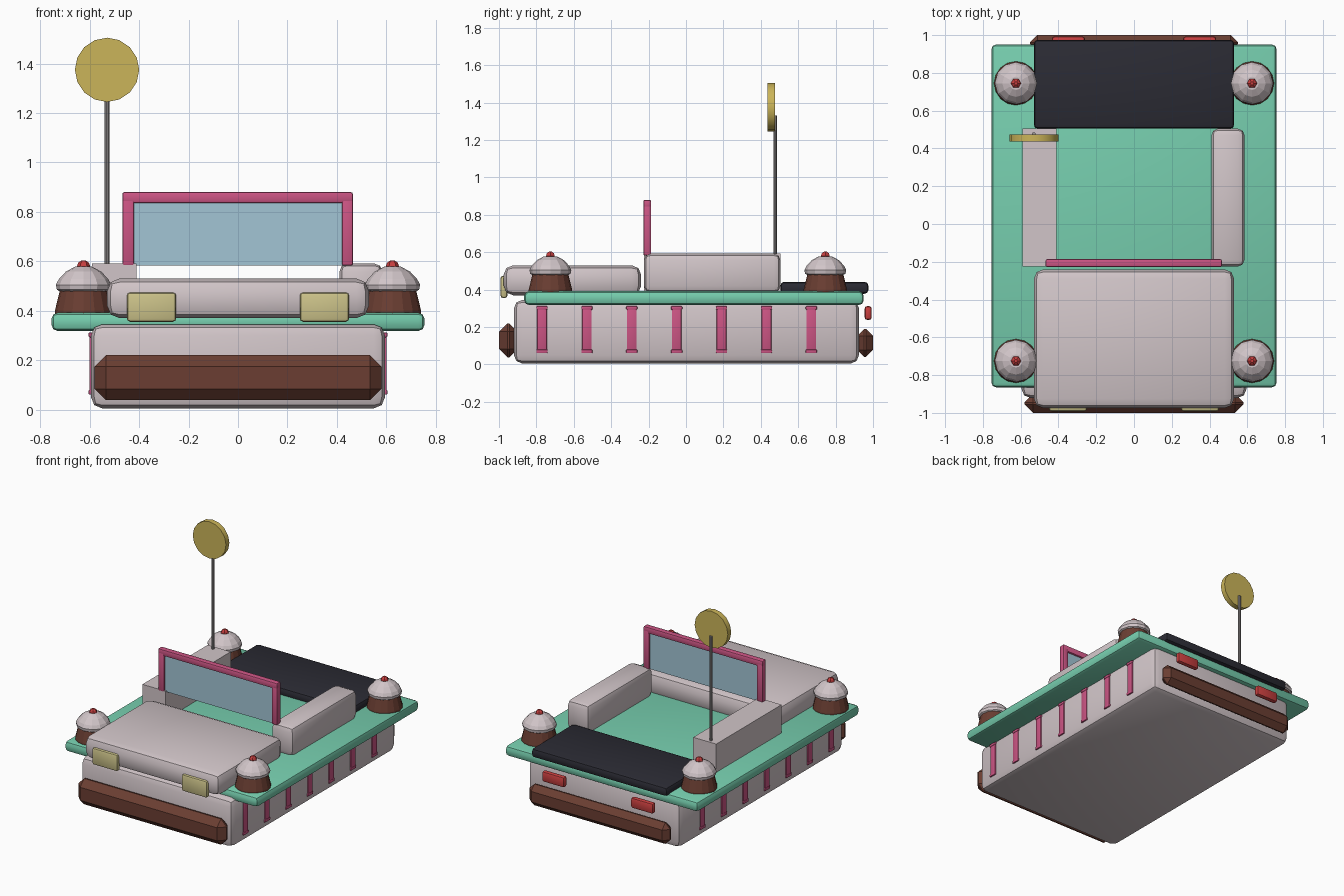
import bpy, bmesh, math
from mathutils import Matrix

if "Cube" in bpy.data.objects:
    bpy.data.objects.remove(bpy.data.objects["Cube"])

# Palette
COLORS = {
    "cream": (0.64, 0.56, 0.58), "mint": (0.18, 0.61, 0.42),
    "pink": (0.60, 0.09, 0.23), "chocolate": (0.145, 0.048, 0.032),
    "black": (0.024, 0.024, 0.034), "glass": (0.36, 0.56, 0.66),
    "gold": (0.60, 0.46, 0.10), "lamp_yellow": (0.60, 0.54, 0.25),
    "red": (0.58, 0.05, 0.05), "steel": (0.33, 0.31, 0.31),
}
MATS = {}
for key, rgb in COLORS.items():
    MATS[key] = bpy.data.materials.new(key)
    MATS[key].diffuse_color = (*rgb, 1)


def finish(name, bm, color, smooth=True):
    bmesh.ops.recalc_face_normals(bm, faces=bm.faces)
    mesh = bpy.data.meshes.new(name)
    bm.to_mesh(mesh)
    bm.free()
    mesh.materials.append(MATS[color])
    obj = bpy.data.objects.new(name, mesh)
    bpy.context.collection.objects.link(obj)
    if smooth:
        bpy.ops.object.select_all(action='DESELECT')
        obj.select_set(True)
        bpy.context.view_layer.objects.active = obj
        bpy.ops.object.shade_smooth_by_angle(angle=math.radians(32))
    return obj


def box(name, color, xs, ys, zs, bevel=0.0, segments=2):
    """Box spanning the given ranges, with bevelled edges."""
    bm = bmesh.new()
    bmesh.ops.create_cube(bm, size=1)
    for v in bm.verts:
        for i, (lo, hi) in enumerate((xs, ys, zs)):
            v.co[i] = lo if v.co[i] < 0 else hi
    if bevel:
        bmesh.ops.bevel(bm, geom=list(bm.edges), offset=bevel,
                        segments=segments, profile=0.5, affect='EDGES')
    return finish(name, bm, color, smooth=segments > 1)


def lathe(name, color, profile, x, y, sides):
    """Closed turned shape from (radius, z) rings."""
    bm = bmesh.new()
    rings = []
    for r, z in profile:
        rings.append([bm.verts.new((x + r * math.cos(2 * math.pi * i / sides),
                                    y + r * math.sin(2 * math.pi * i / sides), z))
                      for i in range(sides)])
    for a, b in zip(rings, rings[1:]):
        for i in range(sides):
            j = (i + 1) % sides
            bm.faces.new((a[i], a[j], b[j], b[i]))
    bm.faces.new(rings[0])
    bm.faces.new(rings[-1])
    return finish(name, bm, color, smooth=False)


# Hull and deck
box("body", "cream", (-0.595, 0.595), (-0.92, 0.925), (0.005, 0.345), 0.045)
box("deck", "mint", (-0.755, 0.755), (-0.865, 0.95), (0.318, 0.392), 0.025)
box("hood", "cream", (-0.53, 0.53), (-0.975, -0.24), (0.37, 0.53), 0.05)
box("trunk_lid", "black", (-0.53, 0.53), (0.505, 0.975), (0.378, 0.442), 0.02)

# Bumpers
box("front_bumper", "chocolate", (-0.58, 0.58), (-1.0, -0.9), (0.038, 0.22), 0.045, 1)
box("rear_bumper", "chocolate", (-0.55, 0.55), (0.915, 1.0), (0.04, 0.19), 0.038, 1)

# Armrests: square on the left, softened on the right
box("left_armrest", "cream", (-0.59, -0.41), (-0.225, 0.505), (0.385, 0.592))
box("right_armrest", "cream", (0.41, 0.585), (-0.225, 0.505), (0.385, 0.592), 0.035)

# Windshield
box("windshield_top", "pink", (-0.468, 0.465), (-0.228, -0.186), (0.836, 0.88), 0.008)
for side, xs in (("left", (-0.468, -0.42)), ("right", (0.42, 0.465))):
    box(side + "_windshield_post", "pink", xs, (-0.228, -0.186), (0.583, 0.86), 0.008)
box("windshield_glass", "glass", (-0.425, 0.425), (-0.214, -0.2), (0.583, 0.84))

for side, s in (("left", -1), ("right", 1)):
    # Lamps
    box(side + "_headlight", "lamp_yellow", sorted((s * 0.25, s * 0.45)),
        (-0.992, -0.955), (0.355, 0.474), 0.014)
    box(side + "_taillight", "red", sorted((s * 0.26, s * 0.435)),
        (0.955, 0.993), (0.238, 0.312), 0.014)
    # Side stripes with small end caps
    for n in range(7):
        y = -0.77 + n * 0.24
        stripe = "%s_stripe_%d" % (side, n + 1)
        box(stripe, "pink", sorted((s * 0.585, s * 0.602)),
            (y - 0.026, y + 0.026), (0.065, 0.305), 0.005)
        for part, z in (("foot", 0.07), ("head", 0.302)):
            box(stripe + "_" + part, "pink", sorted((s * 0.58, s * 0.605)),
                (y - 0.03, y + 0.03), (z - 0.01, z + 0.01), 0.005)
    # Cupcakes on the corners
    for end, y in (("front", -0.725), ("rear", 0.745)):
        tag = side + "_" + end
        x = s * 0.625
        lathe(tag + "_cupcake_base", "chocolate",
              [(0.116, 0.385), (0.116, 0.40), (0.093, 0.495)], x, y, 16)
        lathe(tag + "_frosting", "cream",
              [(0.09, 0.475), (0.108, 0.485), (0.112, 0.505), (0.1, 0.528),
               (0.072, 0.558), (0.035, 0.578)], x, y, 12)
        lathe(tag + "_cherry", "red",
              [(0.018, 0.565), (0.027, 0.58), (0.022, 0.594), (0.009, 0.603)], x, y, 6)

# Rear pole with round sign
lathe("sign_pole", "steel", [(0.01, 0.58), (0.01, 1.33)], -0.53, 0.476, 10)
disc = bmesh.new()
bmesh.ops.create_cone(disc, cap_ends=True, segments=16, radius1=0.13, radius2=0.13,
                      depth=0.038)
bmesh.ops.transform(disc, verts=disc.verts, matrix=Matrix.Translation(
    (-0.53, 0.456, 1.375)) @ Matrix.Rotation(math.pi / 2, 4, 'X'))
finish("round_sign", disc, "gold")

for m in bpy.data.materials:
    if m.users and not m.is_grease_pencil:
        m.use_nodes = True
        m.node_tree.nodes["Principled BSDF"].inputs["Base Color"].default_value = m.diffuse_color
